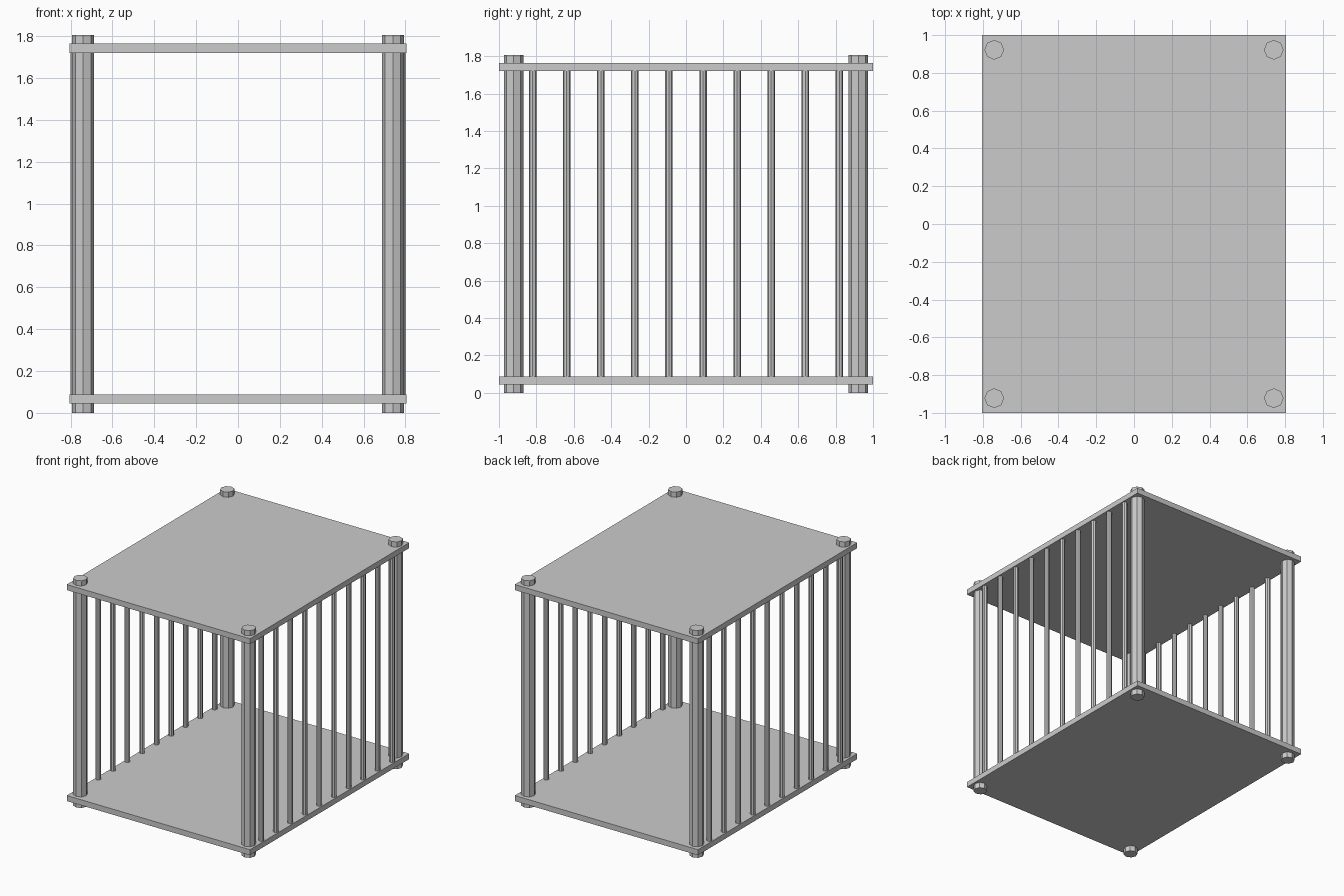
import bpy

cube = bpy.data.objects.get("Cube")
if cube:
    bpy.data.objects.remove(cube, do_unlink=True)

# Single plain grey for the whole cage
grey = bpy.data.materials.new("light grey")
grey.use_nodes = True
colour = (0.6, 0.6, 0.6, 1)
grey.diffuse_color = colour
grey.node_tree.nodes["Principled BSDF"].inputs["Base Color"].default_value = colour

LENGTH, WIDTH, HEIGHT = 2.0, 1.61, 1.805
PLATE = 0.044
FLOOR_Z, ROOF_Z = 0.066, 1.742
POST_X, POST_Y = 0.74, 0.922
BAR_X, BAR_Y, BAR_COUNT = 0.78, 0.82, 10


def finish(name):
    obj = bpy.context.object
    obj.name = name
    obj.data.materials.append(grey)
    return obj


def plate(name, z):
    bpy.ops.mesh.primitive_cube_add(size=1, location=(0, 0, z))
    obj = finish(name)
    obj.scale = (WIDTH, LENGTH, PLATE)


def rod(name, x, y, bottom, top, radius):
    bpy.ops.mesh.primitive_cylinder_add(
        vertices=8, radius=radius, depth=top - bottom,
        location=(x, y, (bottom + top) / 2))
    finish(name)


# Floor and roof plates
plate("floor_plate", FLOOR_Z)
plate("roof_plate", ROOF_Z)

for side, sx in (("left", 1), ("right", -1)):
    # Corner posts pass through both plates
    for end, sy in (("front", -1), ("back", 1)):
        rod(f"{end}_{side}_post", sx * POST_X, sy * POST_Y, 0, HEIGHT, 0.052)
    # Thin bars between the plates
    for i in range(BAR_COUNT):
        y = -BAR_Y + 2 * BAR_Y * i / (BAR_COUNT - 1)
        rod(f"{side}_bar_{i + 1}", sx * BAR_X, y, FLOOR_Z, ROOF_Z, 0.02)
